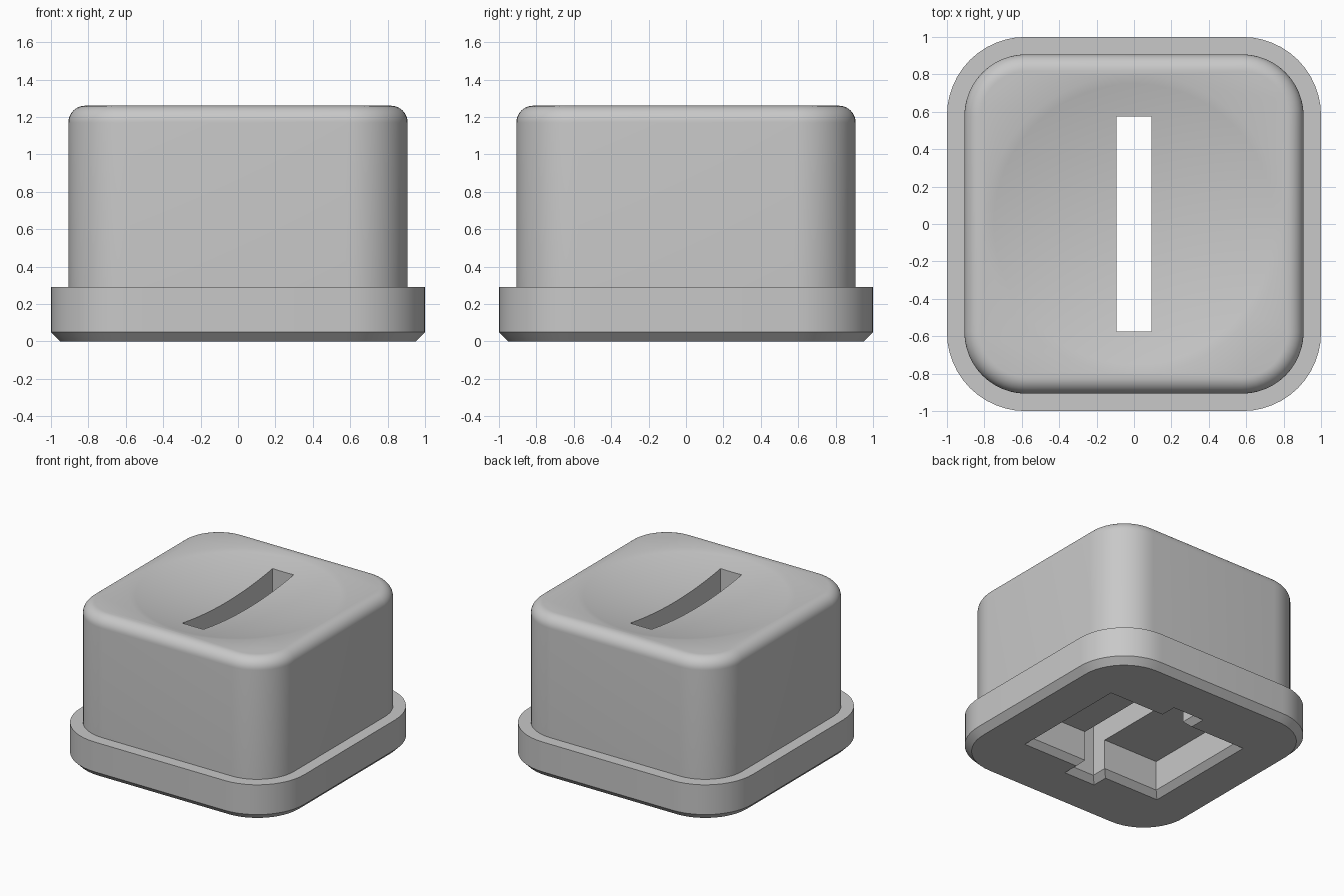
import bpy, bmesh, math

cube = bpy.data.objects.get("Cube")
if cube:
    bpy.data.objects.remove(cube, do_unlink=True)

# Material
grey = bpy.data.materials.new("light_grey_plastic")
grey.use_nodes = True
COLOUR = (0.58, 0.58, 0.58, 1)
grey.diffuse_color = COLOUR
grey.node_tree.nodes["Principled BSDF"].inputs["Base Color"].default_value = COLOUR


def rounded_square(half, radius, z, steps=12):
    pts = []
    for corner in range(4):
        mid = math.radians(45 + 90 * corner)
        cx = math.copysign(half - radius, math.cos(mid))
        cy = math.copysign(half - radius, math.sin(mid))
        for i in range(steps + 1):
            a = math.pi / 2 * (corner + i / steps)
            pts.append((cx + radius * math.cos(a), cy + radius * math.sin(a), z))
    return pts


def rectangle(hx, hy, z):
    return [(hx, hy, z), (-hx, hy, z), (-hx, -hy, z), (hx, -hy, z)]


def circle(radius, z, count=96):
    angles = [2 * math.pi * i / count for i in range(count)]
    return [(radius * math.cos(a), radius * math.sin(a), z) for a in angles]


def loft(name, rings):
    """Closed solid skinned through rings of equal point count, bottom to top."""
    bm = bmesh.new()
    rows = [[bm.verts.new(p) for p in ring] for ring in rings]
    n = len(rows[0])
    for low, high in zip(rows, rows[1:]):
        for i in range(n):
            j = (i + 1) % n
            bm.faces.new((low[i], low[j], high[j], high[i]))
    bm.faces.new(rows[0][::-1])
    bm.faces.new(rows[-1])
    bmesh.ops.recalc_face_normals(bm, faces=bm.faces)
    mesh = bpy.data.meshes.new(name)
    bm.to_mesh(mesh)
    bm.free()
    obj = bpy.data.objects.new(name, mesh)
    bpy.context.collection.objects.link(obj)
    obj.data.materials.append(grey)
    return obj


# Chamfered flange, straight body and rounded top edge
HALF, CORNER, TOP, FILLET, STEPS = 0.907, 0.33, 1.26, 0.09, 10
rings = [rounded_square(0.95, 0.37, 0),
         rounded_square(1, 0.42, 0.05),
         rounded_square(1, 0.42, 0.29),
         rounded_square(HALF, CORNER, 0.29)]
for i in range(STEPS + 1):
    a = math.pi / 2 * i / STEPS
    inset = FILLET * (1 - math.cos(a))
    rings.append(rounded_square(HALF - inset, CORNER - inset,
                                TOP - FILLET + FILLET * math.sin(a)))
button = loft("button_cap", rings)

# Shallow spherical dish in the top
RIM, SPHERE = 0.8, 3.57
centre_z = TOP + math.sqrt(SPHERE ** 2 - RIM ** 2)
dish_rings = []
for i in range(19):
    r = max(0.02, 0.05 * i)
    dish_rings.append(circle(r, centre_z - math.sqrt(SPHERE ** 2 - r * r)))
dish_rings.append(circle(r, 1.6))
dish = loft("dish_cutter", dish_rings)


# Straight openings with a chamfered mouth at the underside
def opening(name, hx, hy, top, chamfer=0.045, below=0.02):
    out = chamfer + below
    return loft(name, [rectangle(hx + out, hy + out, -below),
                       rectangle(hx, hy, chamfer),
                       rectangle(hx, hy, top)])


recess = opening("recess_cutter", 0.585, 0.445, 0.285)
slot = opening("slot_cutter", 0.094, 0.575, 1.7)

# Cut, then discard the cutters
bpy.ops.object.select_all(action="DESELECT")
bpy.context.view_layer.objects.active = button
button.select_set(True)
for cutter in (dish, recess, slot):
    cutter.hide_render = True
    mod = button.modifiers.new(cutter.name, "BOOLEAN")
    mod.operation = "DIFFERENCE"
    mod.solver = "EXACT"
    mod.object = cutter
    bpy.ops.object.modifier_apply(modifier=mod.name)
    bpy.data.objects.remove(cutter, do_unlink=True)

bpy.ops.object.shade_smooth_by_angle(angle=math.radians(25))
